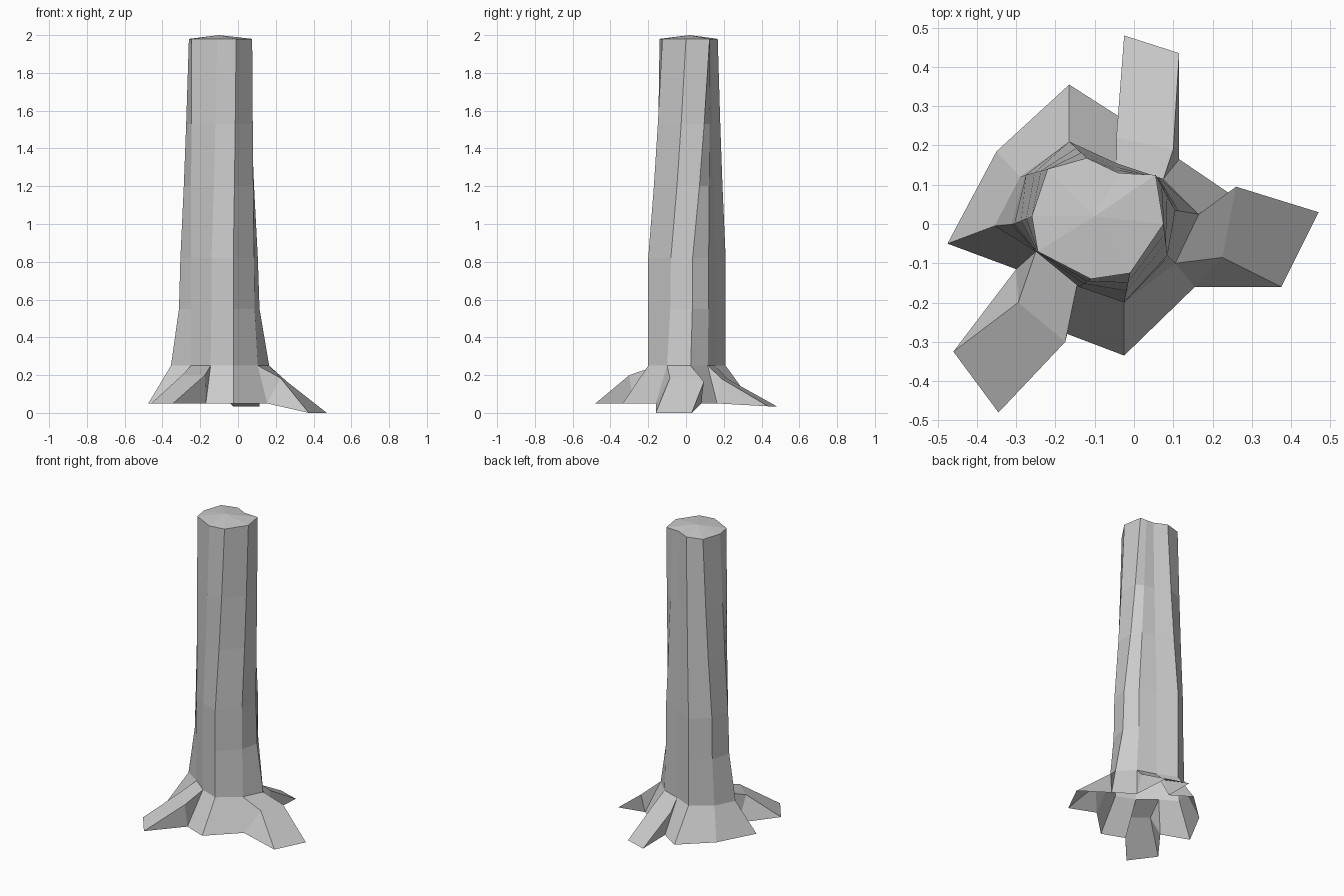
import bpy, bmesh
from mathutils import Vector

if "Cube" in bpy.data.objects:
    bpy.data.objects.remove(bpy.data.objects["Cube"])

# Cross-sections of the trunk, counter-clockwise from the right-hand root
flare = [(.165, .025), (.075, .115), (-.045, .155), (-.165, .21), (-.29, .12),
         (-.355, -.005), (-.25, -.07), (-.145, -.155), (-.025, -.2), (.105, -.1)]
waist = [(.105, .035), (.06, .12), (-.045, .155), (-.165, .21), (-.275, .125),
         (-.305, .0), (-.25, -.07), (-.14, -.16), (-.025, -.2), (.085, -.08)]
crown = [(.055, .125), (.01, .127), (-.04, .13), (-.12, .168), (-.22, .14),
         (-.26, .02), (-.245, -.07), (-.11, -.14), (-.01, -.125), (.075, 0)]
# Lower rim of the flared skirt between the roots
rim = [(.24, .08), (.115, .165), (-.04, .275), (-.165, .355), (-.35, .185),
       (-.475, -.05), (-.3, -.115), (-.17, -.28), (-.025, -.335), (.155, -.16)]
# Roots: starting column -> (knee pair, tip pair)
roots = {
    1: ([(.1, .19, .18), (-.045, .22, .18)], [(.115, .435, .035), (-.025, .48, .035)]),
    6: ([(-.295, -.2, .2), (-.175, -.3, .2)], [(-.46, -.325, .05), (-.345, -.48, .05)]),
    9: ([(.225, -.085, .185), (.26, .095, .165)], [(.375, -.16, 0), (.47, .03, 0)]),
}
N = len(flare)
bm = bmesh.new()


def ring(points, z):
    return [bm.verts.new((x, y, z)) for x, y in points]


def blend(a, b, t):
    return [Vector(p).lerp(Vector(q), t) for p, q in zip(a, b)]


# Trunk shaft
levels = [ring(flare, .25), ring(blend(flare, waist, .85), .55), ring(waist, .82),
          ring(blend(waist, crown, .4), 1.2), ring(blend(waist, crown, .68), 1.53),
          ring(crown, 1.98)]
for lo, hi in zip(levels, levels[1:]):
    for i in range(N):
        j = (i + 1) % N
        bm.faces.new((lo[i], lo[j], hi[j], hi[i]))

# Slightly domed cut top
peak = bm.verts.new((-.1, .02, 2))
top = levels[-1]
for i in range(N):
    bm.faces.new((top[i], top[(i + 1) % N], peak))

# Skirt webs and roots, open underneath
base, foot = levels[0], ring(rim, .05)
for i in range(N):
    j = (i + 1) % N
    if i not in roots:
        bm.faces.new((foot[i], foot[j], base[j], base[i]))
        continue
    knee, tip = [[bm.verts.new(p) for p in pair] for pair in roots[i]]
    bm.faces.new((knee[0], knee[1], base[j], base[i]))
    bm.faces.new((tip[0], tip[1], knee[1], knee[0]))
    # Root flanks
    for k, b, f in ((0, base[i], foot[i]), (1, base[j], foot[j])):
        for tri in ((b, knee[k], f), (knee[k], tip[k], f)):
            bm.faces.new(tri if k else tri[::-1])

bmesh.ops.recalc_face_normals(bm, faces=bm.faces)
mesh = bpy.data.meshes.new("tree_trunk")
bm.to_mesh(mesh)
bm.free()
bpy.context.collection.objects.link(bpy.data.objects.new("tree_trunk", mesh))
